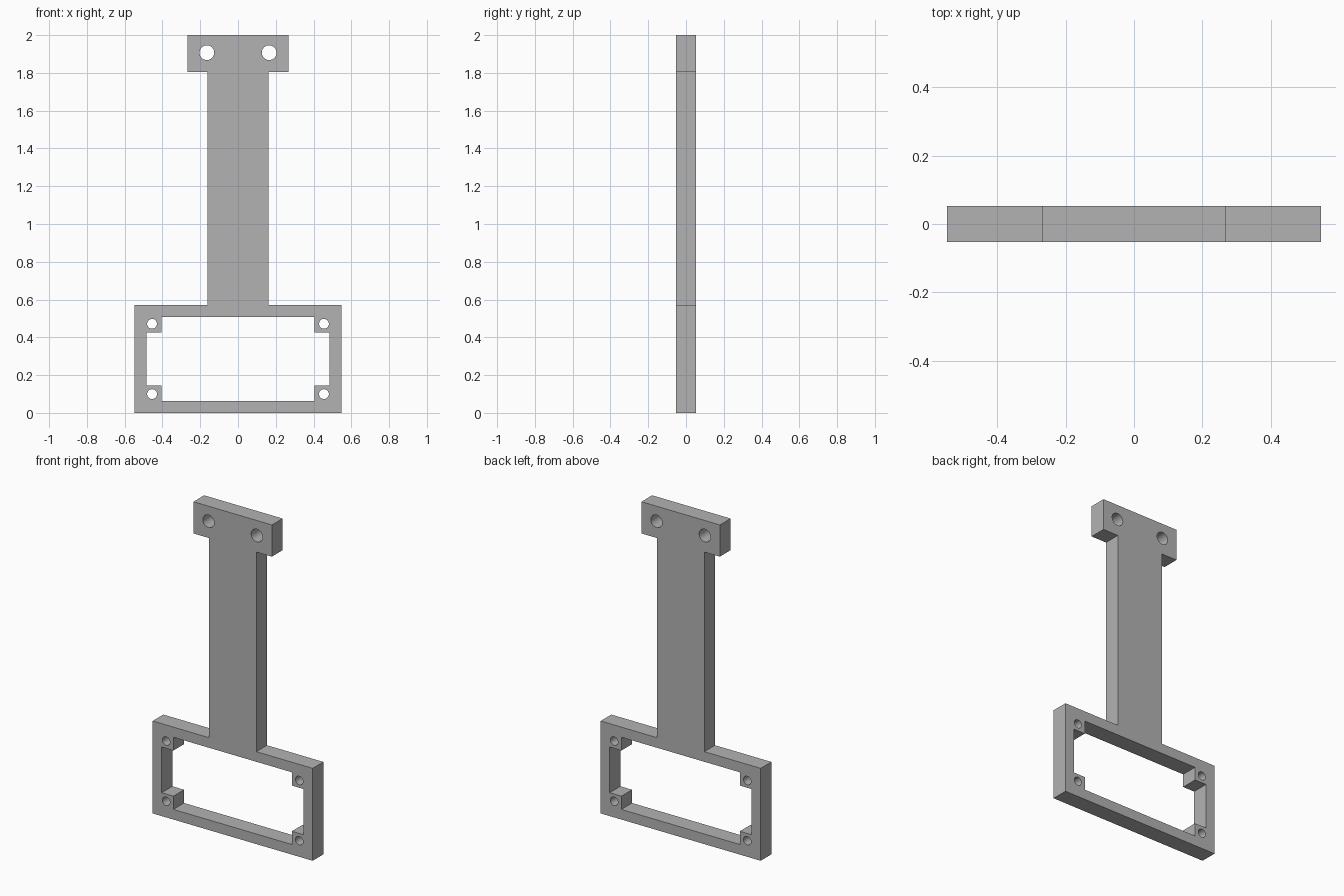
import bpy
import bmesh
from math import cos, sin, pi, radians
from mathutils import Matrix

cube = bpy.data.objects.get("Cube")
if cube:
    bpy.data.objects.remove(cube, do_unlink=True)

HALF_DEPTH = 0.052
FRAME_X, FRAME_TOP = 0.547, 0.571
STEM_X = 0.162
HEAD_X, HEAD_BOTTOM, HEAD_TOP = 0.268, 1.804, 2.0
MID_Z = FRAME_TOP / 2

grey = bpy.data.materials.new("plain grey")
grey.use_nodes = True
colour = (0.45, 0.45, 0.45, 1)
grey.diffuse_color = colour
grey.node_tree.nodes["Principled BSDF"].inputs["Base Color"].default_value = colour


def mirrored(half):
    """Close a right-hand half outline with its left-hand reflection."""
    return half + [(-x, z) for x, z in reversed(half)]


def circle(cx, cz, radius, sides=32):
    return [(cx + radius * cos(2 * pi * i / sides),
             cz + radius * sin(2 * pi * i / sides)) for i in range(sides)]


# Outer silhouette: frame, stem and head
loops = [mirrored([(FRAME_X, 0), (FRAME_X, FRAME_TOP), (STEM_X, FRAME_TOP),
                   (STEM_X, HEAD_BOTTOM), (HEAD_X, HEAD_BOTTOM), (HEAD_X, HEAD_TOP)])]

# Window with four corner tabs left standing
win_x, win_z = 0.485, 0.223
tab_x, tab_z = 0.405, 0.141
upper = [(win_x, tab_z), (tab_x, tab_z), (tab_x, win_z)]
right = [(x, -z) for x, z in reversed(upper)] + upper
loops.append([(x, MID_Z + z) for x, z in mirrored(right)])

# Screw holes in the tabs and the head
for side in (-1, 1):
    loops.append(circle(side * 0.165, 1.907, 0.039))
    for level in (-1, 1):
        loops.append(circle(side * 0.455, MID_Z + level * 0.186, 0.026))

# Filled flat curve, extruded to the plate thickness
curve = bpy.data.curves.new("plate_outline", 'CURVE')
curve.dimensions = '2D'
curve.fill_mode = 'BOTH'
curve.extrude = HALF_DEPTH
for loop in loops:
    spline = curve.splines.new('POLY')
    spline.points.add(len(loop) - 1)
    for point, (x, z) in zip(spline.points, loop):
        point.co = (x, z, 0, 1)
    spline.use_cyclic_u = True

outline = bpy.data.objects.new("plate_outline", curve)
bpy.context.collection.objects.link(outline)
graph = bpy.context.evaluated_depsgraph_get()
mesh = bpy.data.meshes.new_from_object(outline.evaluated_get(graph))
bpy.data.objects.remove(outline, do_unlink=True)

# Stand the plate up and weld its caps to its walls
bm = bmesh.new()
bm.from_mesh(mesh)
bmesh.ops.transform(bm, matrix=Matrix.Rotation(radians(90), 4, 'X'), verts=bm.verts)
bmesh.ops.remove_doubles(bm, verts=bm.verts, dist=0.0001)
bmesh.ops.recalc_face_normals(bm, faces=bm.faces)
bm.to_mesh(mesh)
bm.free()

mesh.materials.clear()
mesh.materials.append(grey)
plate = bpy.data.objects.new("mounting_bracket", mesh)
bpy.context.collection.objects.link(plate)
bpy.ops.object.select_all(action='DESELECT')
plate.select_set(True)
bpy.context.view_layer.objects.active = plate
bpy.ops.object.shade_smooth_by_angle(angle=radians(30))
